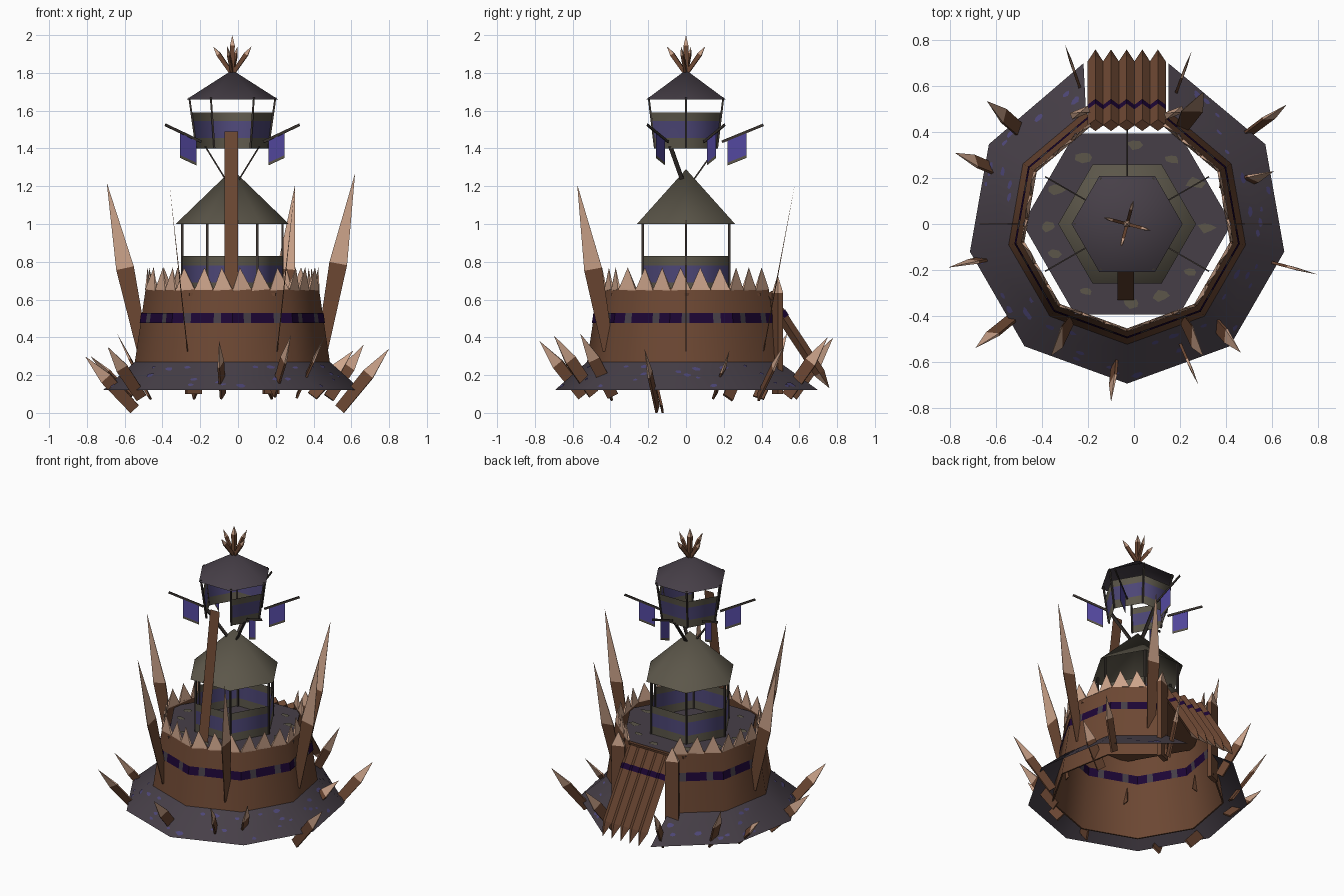
import bpy, bmesh, math, random
from mathutils import Vector

if "Cube" in bpy.data.objects:
    bpy.data.objects.remove(bpy.data.objects["Cube"])

random.seed(4)
CX = -0.03  # tower axis in x


def colour(name, r, g, b):
    m = bpy.data.materials.new(name)
    m.diffuse_color = [(c / 255) ** 2.2 for c in (r, g, b)] + [1]
    m.use_nodes = True
    m.node_tree.nodes["Principled BSDF"].inputs["Base Color"].default_value = m.diffuse_color
    return m


WOOD = colour("brown wood", 108, 73, 54)
DARK = colour("dark wood", 62, 56, 52)
TAN = colour("cut wood", 204, 163, 138)
SLATE = colour("dark slate", 72, 65, 73)
OLIVE = colour("olive hide", 92, 87, 75)
PURPLE = colour("purple cloth", 84, 74, 158)
DULL = colour("dull purple", 78, 72, 118)
INK = colour("ink purple", 34, 14, 56)


def build(name, verts, faces, mats, ids=None, solid=True, smooth=False):
    me = bpy.data.meshes.new(name)
    me.from_pydata([tuple(v) for v in verts], [], faces)
    for m in mats:
        me.materials.append(m)
    for p in me.polygons:
        p.material_index = ids[p.index] if ids else 0
    if solid:
        bm = bmesh.new()
        bm.from_mesh(me)
        bmesh.ops.recalc_face_normals(bm, faces=bm.faces)
        bm.to_mesh(me)
        bm.free()
    ob = bpy.data.objects.new(name, me)
    bpy.context.collection.objects.link(ob)
    if smooth:
        bpy.ops.object.select_all(action='DESELECT')
        ob.select_set(True)
        bpy.context.view_layer.objects.active = ob
        bpy.ops.object.shade_smooth_by_angle(angle=math.radians(65))
    return ob


def polar(r, deg, z):
    a = math.radians(deg)
    return Vector((CX + r * math.cos(a), r * math.sin(a), z))


def stake(name, base, tip, side, w, t, shoulder, w0=None, diamond=False, mats=(WOOD, TAN), point=(1, 1, 1, 1)):
    """Pointed timber: shaft from base to shoulder, then a point in cut wood."""
    base, tip = Vector(base), Vector(tip)
    axis = (tip - base).normalized()
    side = Vector(side)
    side = (side - axis * side.dot(axis)).normalized()
    up = axis.cross(side)
    sect = [(1, 0), (0, 1), (-1, 0), (0, -1)] if diamond else [(1, 1), (-1, 1), (-1, -1), (1, -1)]
    mid = base.lerp(tip, shoulder)
    v = [base + side * a * (w0 or w) / 2 + up * b * t / 2 for a, b in sect]
    v += [mid + side * a * w / 2 + up * b * t / 2 for a, b in sect] + [tip]
    f = [(3, 2, 1, 0)] + [(i, (i + 1) % 4, (i + 1) % 4 + 4, i + 4) for i in range(4)]
    f += [(i + 4, (i + 1) % 4 + 4, 8) for i in range(4)]
    return build(name, v, f, mats, [0] * 5 + list(point))


def beam(name, a, b, side, w, t, mat):
    """Plain rectangular timber between two points."""
    a, b, side = Vector(a), Vector(b), Vector(side)
    axis = (b - a).normalized()
    side = (side - axis * side.dot(axis)).normalized()
    up = axis.cross(side)
    v = [p + side * i * w / 2 + up * j * t / 2 for p in (a, b)
         for i, j in ((1, 1), (-1, 1), (-1, -1), (1, -1))]
    f = [(3, 2, 1, 0), (4, 5, 6, 7)] + [(i, (i + 1) % 4, (i + 1) % 4 + 4, i + 4) for i in range(4)]
    return build(name, v, f, [mat])


def sheet(name, rings, mats, ids, closed=False):
    """Strips between successive rings of points, one colour per strip."""
    n = len(rings[0])
    f, k = [], []
    for r in range(len(rings) - 1):
        for i in range(n if closed else n - 1):
            j = (i + 1) % n
            f.append((r * n + i, r * n + j, r * n + n + j, r * n + n + i))
            k.append(ids[r])
    return build(name, [p for ring in rings for p in ring], f, mats, k, smooth=True)


# palisade wall, open at the back for the ramp
ANG = [110 + 40 * k for k in range(9)]


def wall_ring(z, off=0):
    return [polar(.467 + (.65 - z) * .15 + off, a, z) for a in ANG]


sheet("palisade_wall", [wall_ring(.66, -.01), wall_ring(.12, -.01), wall_ring(.12), wall_ring(.66),
                        wall_ring(.66, -.01)], [WOOD], [0] * 4)

# dashed band and pointed tops along each wall side
for i in range(8):
    for off, tag in ((.005, "outer"), (-.015, "inner")):
        lo, hi = wall_ring(.475, off), wall_ring(.53, off)
        cuts = [0, .19, .31, .69, .81, 1]
        pts = [ring[i].lerp(ring[i + 1], c) for ring in (lo, hi) for c in cuts]
        build("band_" + tag, pts, [(k, k + 1, k + 7, k + 6) for k in range(5)],
              [INK, SLATE], [0, 1, 0, 1, 0], False)
    top = wall_ring(.65, -.005)
    along = top[i + 1] - top[i]
    for t in (1 / 6, .5, 5 / 6):
        p = top[i].lerp(top[i + 1], t)
        tip = p + Vector((random.uniform(-.015, .015), 0, .12))
        stake("wall_point", p, tip, along, .1, .014, .06, mats=(TAN, TAN))

# sloping skirt around the wall
outer = [polar(.695, a, .12) for a in ANG]
outer[0], outer[-1] = Vector((-.22, .70, .12)), Vector((.15, .70, .12))
inner = [polar(.524, a, .27) for a in ANG]
sheet("skirt", [outer, inner], [SLATE], [0])


def patch(name, centre, u, v, size, mat):
    """Small irregular flat blotch."""
    pts = []
    for k in range(7):
        a, r = math.tau * k / 7, size * random.uniform(.6, 1.1)
        pts.append(centre + u * math.cos(a) * r + v * math.sin(a) * r * .6)
    build(name, pts, [tuple(range(7))], [mat], None, False)


for i in range(8):
    u = (outer[i + 1] - outer[i]).normalized()
    v = (inner[i] + inner[i + 1] - outer[i] - outer[i + 1]).normalized()
    n = u.cross(v)
    n = n if n.z > 0 else -n
    for k in range(6):
        s = random.uniform(.08, .92)
        p = outer[i].lerp(outer[i + 1], s).lerp(inner[i].lerp(inner[i + 1], s), random.uniform(.12, .85))
        patch("skirt_blotch", p + n * .004, u, v, random.uniform(.014, .028), DULL)

# hexagonal floor with mossy blotches
HEX = [60 * k for k in range(6)]


def hexring(r, z):
    return [polar(r, a, z) for a in HEX]


build("fort_floor", hexring(.455, .635) + hexring(.455, .62),
      [tuple(range(6)), tuple(range(11, 5, -1))] +
      [(i, i + 6, (i + 1) % 6 + 6, (i + 1) % 6) for i in range(6)],
      [SLATE, WOOD], [0] + [1] * 7)
for k in range(12):
    patch("floor_blotch", polar(.345, 30 * k + random.uniform(-8, 8), .639), Vector((1, 0, 0)),
          Vector((0, 1, 0)), random.uniform(.03, .055), OLIVE)

# ramp of pointed ridged planks with a dark band
for k in range(5):
    x = -.168 + .068 * k
    a, b = Vector((x, .43, .63)), Vector((x, .76, .13))
    stake("ramp_plank", a, b, (1, 0, 0), .07, .06, .84, diamond=True, point=(1, 1, 0, 0))
    c, d = a.lerp(b, .2), a.lerp(b, .26)
    up = Vector((0, .84, .54))
    for s in (-1, 1):
        e = Vector((s * .034, 0, 0))
        build("ramp_band", [c + up * .034, d + up * .034, d + e + up * .004, c + e + up * .004],
              [(0, 1, 2, 3)], [INK], None, False)

# gate posts beside the ramp
for x in (-.235, .175):
    stake("gate_post", (x, .485, .10), (x, .485, .73), (1, .4, 0), .085, .03, .85)

# tall blades leaning out of the wall
X, Y = (1, 0, 0), (0, 1, 0)
for deg, side, r, z in ((0, X, .65, 1.27), (180, X, .665, 1.22), (60, X, .665, 1.21),
                        (240, Y, .665, 1.21), (300, Y, .665, 1.21)):
    stake("tall_spike", polar(.475, deg, .33), polar(r, deg, z), side, .095, .005, .49, w0=.06)

# short stakes around the skirt: tip position, base height, sideways lean of the blade
for x, y, z, low, lean in ((.80, -.22, .34, .02, 0), (.665, .52, .36, .08, .3), (.61, .23, .33, .09, .5),
                           (.25, .75, .40, .09, 0), (-.30, .78, .40, .09, 0), (-.64, .535, .42, .08, .9),
                           (-.78, .31, .30, .08, .6), (-.81, -.19, .30, .02, .2), (-.69, -.54, .35, .08, .5),
                           (-.10, -.775, .38, .09, .2), (.28, -.70, .41, .10, 0), (.465, -.56, .42, .09, .5)):
    d = Vector((x - CX, y, 0)).normalized()
    reach = .27 if low < .05 else .23
    base = Vector((x, y, low)) - d * reach
    stake("skirt_stake", base, (x, y, z), (-d.y * lean, d.x * lean, 1), .065, .012, .58, w0=.06)

# lower tower: parapet, posts, roof
rail = [hexring(.268, z) for z in (.635, .69, .78, .83)]
sheet("lower_parapet", rail, [OLIVE, DULL], [0, 1, 0], True)
for a in HEX:
    beam("lower_post", polar(.265, a, .63), polar(.265, a, 1.02), X, .012, .012, DARK)


def roof(name, r, z0, z1, mat):
    build(name, hexring(r, z0) + [Vector((CX, 0, z1))],
          [(i, (i + 1) % 6, 6) for i in range(6)], [mat], None, False, True)


roof("lower_roof", .30, 1.0, 1.29, OLIVE)

# struts carrying the lookout basket
for a, side in ((90, X), (210, Y), (330, Y)):
    beam("basket_strut", polar(.03, a, 1.22), polar(.165, a, 1.41), side, .022, .008, DARK)

# lookout basket, open on the front side and underneath
order = [300, 360, 420, 480, 540, 600]
levels = [(.19, 1.40), (.197, 1.455), (.208, 1.545), (.215, 1.59)]
sheet("lookout_basket", [[polar(r, a, z) for a in order] for r, z in levels],
      [OLIVE, DULL], [0, 1, 0])
for a in HEX:
    beam("upper_post", polar(.19, a, 1.40), polar(.228, a, 1.67), Y, .01, .01, DARK)
roof("upper_roof", .242, 1.66, 1.815, SLATE)

# flags on poles around the basket
for a in (30, 90, 150, 210, 330):
    side = polar(1, a + 90, 0) - Vector((CX, 0, 0))
    beam("flag_pole", polar(.19, a, 1.435), polar(.41, a, 1.525), side, .006, .014, DARK)
    pts = [polar(r, a, z) for r, z in ((.22, 1.445), (.32, 1.487), (.22, 1.325), (.32, 1.365),
                                       (.22, 1.31), (.32, 1.35))]
    build("flag", pts, [(0, 1, 3, 2), (2, 3, 5, 4)], [PURPLE, OLIVE], [0, 1], False)

# long leaning plank up to the lookout
build("climbing_plank", [(x, y, z) for y, z in ((-.33, .64), (-.20, 1.49)) for x in (-.071, .001)],
      [(0, 1, 3, 2)], [WOOD], None, False)

# crown of stakes on the upper roof
stake("crown_stake", (CX, 0, 1.80), (CX, 0, 2.0), X, .026, .026, .72, w0=.02)
for a in (75, 165, 255, 345):
    stake("crown_stake", polar(.005, a, 1.80), polar(.105, a, 1.94), (0, 0, 1), .024, .014, .7, w0=.02)
